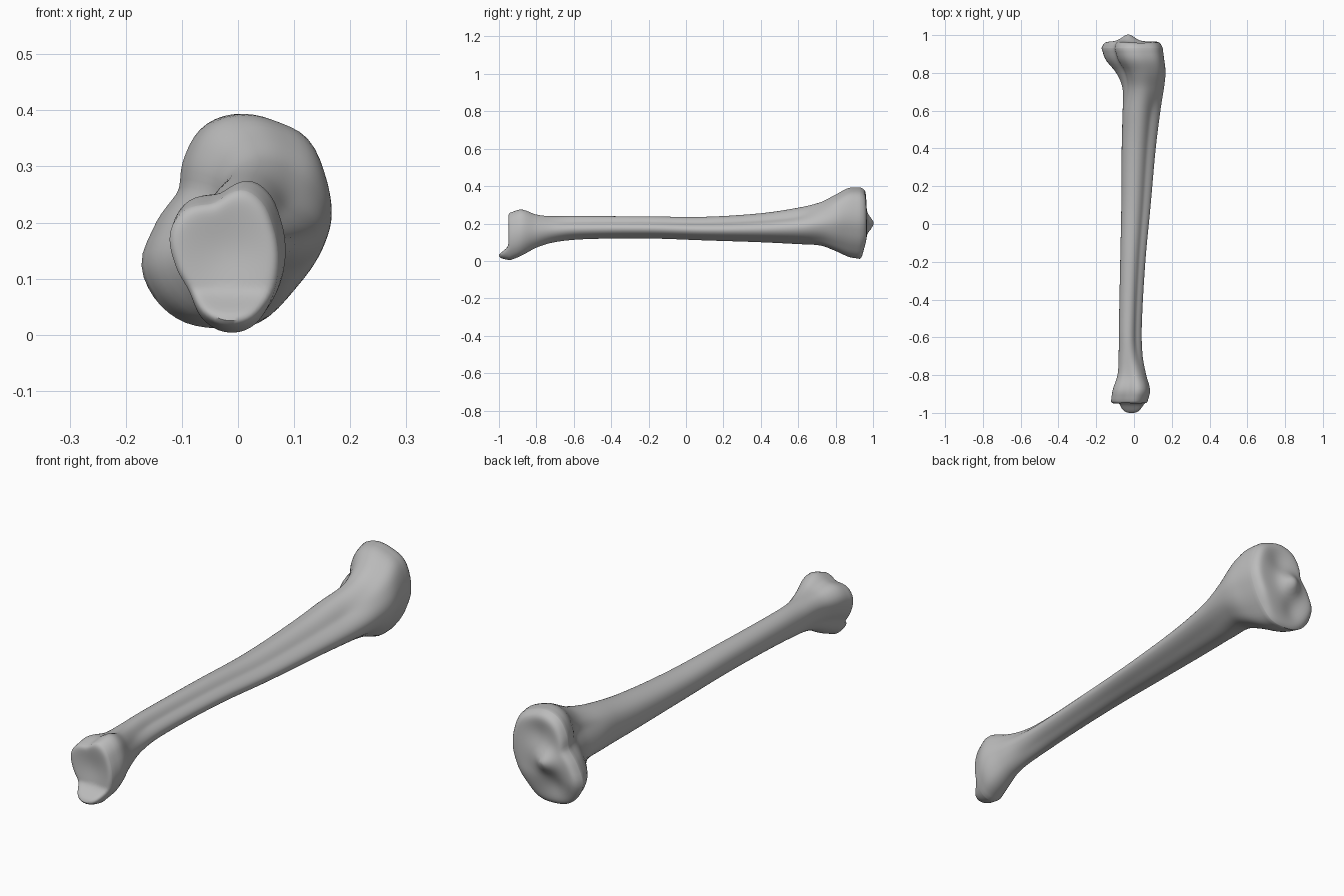
import bpy
import bmesh
import math

SIDES = 64
RINGS = 110
CAP_RINGS = 16

# Remove the default cube
default_cube = bpy.data.objects.get("Cube")
if default_cube:
    bpy.data.objects.remove(default_cube, do_unlink=True)


def smooth_curve(keys, position):
    """Cubic interpolation through rows of (position, value, value, ...)."""
    last = len(keys) - 1
    index = 0
    while index < last - 1 and position > keys[index + 1][0]:
        index += 1
    start, end = keys[index], keys[index + 1]
    before, after = keys[max(index - 1, 0)], keys[min(index + 2, last)]
    span = end[0] - start[0]
    t = (position - start[0]) / span
    values = []
    for column in range(1, len(start)):
        slope_in = (end[column] - before[column]) / (end[0] - before[0]) * span
        slope_out = (after[column] - start[column]) / (after[0] - start[0]) * span
        rise = end[column] - start[column]
        bend_in = slope_in - rise
        bend_out = rise - slope_out
        blend = start[column] + rise * t
        values.append(blend + t * (1 - t) * (bend_in * (1 - t) + bend_out * t))
    return values


def smoothstep(value):
    value = min(max(value, 0), 1)
    return value * value * (3 - 2 * value)


def hill(x, z, centre_x, centre_z, radius):
    return math.exp(-((x - centre_x) ** 2 + (z - centre_z) ** 2) / radius ** 2)


def unit_outline(points):
    """Resample an outline by angle and fit it to a box from -1 to 1."""
    xs, zs = zip(*points)
    mid_x, mid_z = (min(xs) + max(xs)) / 2, (min(zs) + max(zs)) / 2
    half_x, half_z = (max(xs) - min(xs)) / 2, (max(zs) - min(zs)) / 2
    polar = []
    for x, z in points:
        u, v = (x - mid_x) / half_x, (z - mid_z) / half_z
        polar.append((math.atan2(v, u), math.hypot(u, v)))
    polar.sort()
    turn = math.tau
    keys = [(a - turn, r) for a, r in polar] + polar + [(a + turn, r) for a, r in polar]
    outline = []
    for side in range(SIDES):
        angle = turn * side / SIDES
        radius = smooth_curve(keys, angle)[0]
        outline.append((radius * math.cos(angle), radius * math.sin(angle)))
    low_u, high_u = min(u for u, v in outline), max(u for u, v in outline)
    low_v, high_v = min(v for u, v in outline), max(v for u, v in outline)
    return [((2 * u - low_u - high_u) / (high_u - low_u),
             (2 * v - low_v - high_v) / (high_v - low_v)) for u, v in outline]


# Cross-sections of the knee end, the shaft and the ankle end
knee_outline = unit_outline([
    (0, .395), (.07, .383), (.13, .35), (.158, .29), (.165, .21), (.145, .145),
    (.1, .07), (.05, .022), (-.03, .01), (-.11, .03), (-.158, .08), (-.172, .13),
    (-.15, .19), (-.105, .255), (-.095, .31), (-.06, .37)])
shaft_outline = unit_outline([
    (1, -.1), (.5, .5), (-.1, 1), (-.75, .75),
    (-1, 0), (-.8, -.7), (-.2, -1), (.45, -.75)])
ankle_outline = unit_outline([
    (.015, .275), (.05, .25), (.07, .2), (.078, .12), (.06, .05), (.03, .01),
    (-.02, 0), (-.06, .025), (-.085, .08), (-.11, .13), (-.12, .19), (-.1, .23),
    (-.04, .25)])

# Stations along the bone: y, left x, right x, bottom z, top z
stations = [
    (-.94, -.122, .072, .004, .258),
    (-.88, -.113, .085, .028, .275),
    (-.8, -.088, .065, .07, .252),
    (-.7, -.082, .046, .1, .242),
    (-.55, -.08, .041, .116, .24),
    (-.2, -.073, .06, .12, .238),
    (.1, -.067, .088, .11, .236),
    (.4, -.065, .115, .1, .255),
    (.6, -.061, .14, .09, .285),
    (.72, -.063, .16, .082, .316),
    (.8, -.095, .168, .053, .356),
    (.87, -.15, .16, .022, .39),
    (.93, -.172, .152, .011, .394)]


def ring_points(y):
    left, right, bottom, top = smooth_curve(stations, y)
    knee = smoothstep((y - .55) / .33)
    ankle = smoothstep((-.6 - y) / .3)
    shaft = 1 - knee - ankle
    points = []
    for k, s, a in zip(knee_outline, shaft_outline, ankle_outline):
        u, v = (k[i] * knee + s[i] * shaft + a[i] * ankle for i in (0, 1))
        points.append(((left + right + u * (right - left)) / 2, y,
                       (bottom + top + v * (top - bottom)) / 2))
    return points


# Joint surfaces: y as a height over x and z
def knee_surface(x, z):
    ridge = .037 * hill(x, z, -.03, .2, .045)
    upper_dish = .014 * hill(x, z, .02, .3, .06)
    lower_dish = .016 * hill(x, z, -.06, .1, .055)
    droop = .02 * smoothstep((.14 - z) / .12)
    return .967 + ridge - upper_dish - lower_dish - droop


def ankle_surface(x, z):
    lip = .054 * smoothstep((.085 - z) / .065)
    hollow = .012 * hill(x, z, -.02, .15, .07)
    return -.953 - lip + hollow


def add_ring(mesh, points):
    return [mesh.verts.new(point) for point in points]


def bridge(mesh, first, second):
    for side in range(SIDES):
        after = (side + 1) % SIDES
        mesh.faces.new((first[side], first[after], second[after], second[side]))


def add_cap(mesh, rim, surface):
    """Close a rim with shrinking rings that roll over onto a surface."""
    centre_x = (min(v.co.x for v in rim) + max(v.co.x for v in rim)) / 2
    centre_z = (min(v.co.z for v in rim) + max(v.co.z for v in rim)) / 2
    rim_y = rim[0].co.y
    previous = rim
    for step in range(1, CAP_RINGS):
        scale = math.cos(math.pi / 2 * step / CAP_RINGS)
        blend = 1 - scale ** 14
        points = []
        for vert in rim:
            x = centre_x + (vert.co.x - centre_x) * scale
            z = centre_z + (vert.co.z - centre_z) * scale
            points.append((x, rim_y + (surface(x, z) - rim_y) * blend, z))
        ring = add_ring(mesh, points)
        bridge(mesh, previous, ring)
        previous = ring
    tip = mesh.verts.new((centre_x, surface(centre_x, centre_z), centre_z))
    for side in range(SIDES):
        mesh.faces.new((previous[side], previous[(side + 1) % SIDES], tip))


# Loft the bone and close both joint ends
bone_mesh = bmesh.new()
first_y, last_y = stations[0][0], stations[-1][0]
rings = [add_ring(bone_mesh, ring_points(first_y + (last_y - first_y) * i / RINGS))
         for i in range(RINGS + 1)]
for lower, upper in zip(rings, rings[1:]):
    bridge(bone_mesh, lower, upper)
add_cap(bone_mesh, rings[-1], knee_surface)
add_cap(bone_mesh, rings[0], ankle_surface)
bmesh.ops.recalc_face_normals(bone_mesh, faces=bone_mesh.faces)

data = bpy.data.meshes.new("shin_bone")
bone_mesh.to_mesh(data)
bone_mesh.free()
shin_bone = bpy.data.objects.new("shin_bone", data)
bpy.context.collection.objects.link(shin_bone)

# Bone material
grey = (.5, .5, .5, 1)
material = bpy.data.materials.new("bone_grey")
material.use_nodes = True
material.diffuse_color = grey
material.node_tree.nodes["Principled BSDF"].inputs["Base Color"].default_value = grey
data.materials.append(material)

# Smooth shading
bpy.context.view_layer.objects.active = shin_bone
shin_bone.select_set(True)
bpy.ops.object.shade_smooth_by_angle(angle=math.radians(50))
